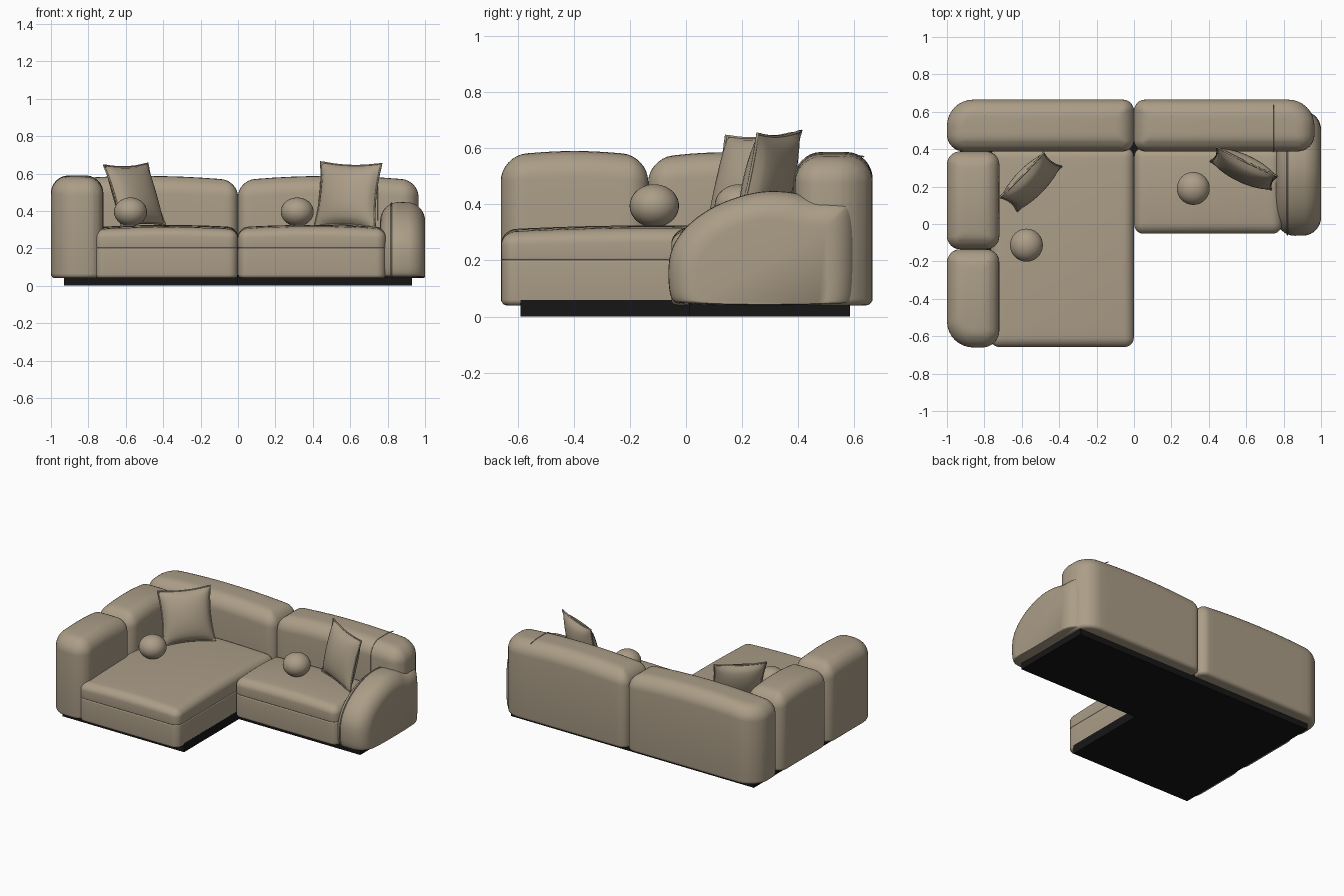
import bpy, bmesh
from math import sin, cos, pi
from mathutils import Vector

if "Cube" in bpy.data.objects:
    bpy.data.objects.remove(bpy.data.objects["Cube"], do_unlink=True)


def material(name, color, rough):
    m = bpy.data.materials.new(name)
    m.use_nodes = True
    m.diffuse_color = (*color, 1)
    node = m.node_tree.nodes["Principled BSDF"]
    node.inputs["Base Color"].default_value = (*color, 1)
    node.inputs["Roughness"].default_value = rough
    return m


FABRIC = material("beige fabric", (0.41, 0.34, 0.245), 0.9)
BLACK = material("black base", (0.008, 0.008, 0.008), 0.6)


def finish(name, bm, mat, smooth=True):
    bmesh.ops.recalc_face_normals(bm, faces=bm.faces[:])
    me = bpy.data.meshes.new(name)
    bm.to_mesh(me)
    bm.free()
    me.materials.append(mat)
    ob = bpy.data.objects.new(name, me)
    bpy.context.collection.objects.link(ob)
    if smooth:
        bpy.ops.object.select_all(action="DESELECT")
        ob.select_set(True)
        bpy.context.view_layer.objects.active = ob
        bpy.ops.object.shade_smooth_by_angle(angle=pi / 4)
    return ob


def loft(rings):
    """Skin closed rings of equal length and cap both ends."""
    bm = bmesh.new()
    loops = [[bm.verts.new(p) for p in ring] for ring in rings]
    n = len(loops[0])
    for a, b in zip(loops, loops[1:]):
        for i in range(n):
            j = (i + 1) % n
            bm.faces.new((a[i], a[j], b[j], b[i]))
    bm.faces.new(loops[0])
    bm.faces.new(loops[-1])
    return bm


def rounded_rect(hx, hy, radii, inset, steps=8):
    pts = []
    for k, (sx, sy) in enumerate(((1, 1), (-1, 1), (-1, -1), (1, -1))):
        r = max(radii[k] - inset, 0.3 * radii[k])
        for i in range(steps + 1):
            a = (k + i / steps) * pi / 2
            pts.append((sx * (hx - inset - r) + r * cos(a),
                        sy * (hy - inset - r) + r * sin(a)))
    return pts


def soft_block(name, x, y, z, radii, top, bottom, crown=(0, 0)):
    """Upholstered block: rounded plan, rolled top and bottom, crowned top."""
    hx, hy = (x[1] - x[0]) / 2, (y[1] - y[0]) / 2
    cx, cy = (x[0] + x[1]) / 2, (y[0] + y[1]) / 2
    levels = []
    for i in range(6):
        a = i / 5 * pi / 2
        levels.append((bottom * (1 - sin(a)), z[0] + bottom * (1 - cos(a))))
    for i in range(9):
        a = i / 8 * pi / 2
        levels.append((top * (1 - cos(a)), z[1] - top * (1 - sin(a))))
    bm = loft([[(px, py, h) for px, py in rounded_rect(hx, hy, radii, d)]
               for d, h in levels])
    for axis, half in ((Vector((1, 0, 0)), hx), (Vector((0, 1, 0)), hy)):
        for i in range(1, 10):
            bmesh.ops.bisect_plane(bm, geom=bm.verts[:] + bm.edges[:] + bm.faces[:],
                                   dist=1e-5, plane_no=axis,
                                   plane_co=axis * half * (i / 5 - 1))
    for v in bm.verts:
        drop = crown[0] * (v.co.x / hx) ** 2 + crown[1] * (v.co.y / hy) ** 2
        v.co.z -= drop * (v.co.z - z[0]) / (z[1] - z[0])
        v.co += Vector((cx, cy, 0))
    return finish(name, bm, FABRIC)


def piping(name, pts, radius, cyclic):
    cu = bpy.data.curves.new(name, "CURVE")
    cu.dimensions = "3D"
    cu.bevel_depth = radius
    cu.bevel_resolution = 1
    sp = cu.splines.new("POLY")
    sp.points.add(len(pts) - 1)
    for p, co in zip(sp.points, pts):
        p.co = (*co, 1)
    sp.use_cyclic_u = cyclic
    cu.materials.append(FABRIC)
    ob = bpy.data.objects.new(name, cu)
    bpy.context.collection.objects.link(ob)


def plinth(name, x, y):
    bm = bmesh.new()
    bmesh.ops.create_cube(bm, size=1)
    for v in bm.verts:
        v.co = (x[v.co.x > 0], y[v.co.y > 0], (0, 0.06)[v.co.z > 0])
    finish(name, bm, BLACK, False)


# Recessed L-shaped base
plinth("chaise_plinth", (-0.93, 0.0), (-0.59, 0.585))
plinth("seat_plinth", (0.0, 0.93), (0.01, 0.585))

# Back and left side bolsters
soft_block("back_bolster_right", (-1, 0), (0.388, 0.665), (0.04, 0.587),
           (0.06, 0.14, 0.09, 0.06), 0.09, 0.025, (0.025, 0.005))
soft_block("back_bolster_left", (0, 0.965), (0.388, 0.665), (0.04, 0.587),
           (0.14, 0.06, 0.06, 0.09), 0.09, 0.025, (0.025, 0.005))
soft_block("side_bolster_rear", (-1, -0.72), (-0.135, 0.388), (0.04, 0.585),
           (0.07, 0.07, 0.07, 0.07), 0.085, 0.025, (0.005, 0.025))
soft_block("side_bolster_front", (-1, -0.72), (-0.66, -0.135), (0.04, 0.59),
           (0.07, 0.07, 0.14, 0.09), 0.09, 0.025, (0.005, 0.02))

# Seats: a lower body and a top cushion that meet at a seam
for name, x, y in (("chaise", (-0.768, -0.001), (-0.658, 0.41)),
                   ("seat", (0.001, 0.79), (-0.052, 0.41))):
    radii = (0.05,) * 4
    soft_block(name + "_body", x, y, (0.04, 0.203), radii, 0.008, 0.02)
    soft_block(name + "_cushion", x, y, (0.201, 0.325), radii, 0.055, 0.008,
               (0.012, 0.015))

# Low arm on the left: side profile, rounded across its width
profile = [(-0.03, 0.04), (-0.06, 0.07), (-0.065, 0.2), (-0.035, 0.28),
           (0.03, 0.35), (0.12, 0.405), (0.25, 0.447), (0.37, 0.447),
           (0.46, 0.42), (0.56, 0.42), (0.605, 0.4), (0.605, 0.06), (0.58, 0.04)]
for _ in range(3):
    cut = []
    for (ya, za), (yb, zb) in zip(profile, profile[1:] + profile[:1]):
        for t in (0.25, 0.75):
            cut.append((ya + (yb - ya) * t, za + (zb - za) * t))
    profile = cut


def arm_ring(x, inset):
    ky, kz = 1 - inset / 0.335, 1 - inset / 0.39
    return [(x, 0.27 + (y - 0.27) * ky, 0.055 + (z - 0.055) * kz) for y, z in profile]


R = 0.1
arm_rings = []
for i in range(21):
    a = i / 20 * pi
    shift = 0.02 if i > 10 else -0.02
    arm_rings.append(arm_ring(0.88 + shift - R * cos(a), R * (1 - sin(a))))
finish("arm", loft(arm_rings), FABRIC)
piping("arm_piping", arm_ring(0.82, 0.006), 0.004, True)

# Stray seam cord draped over the back
cord = [(0.745, 0.386, 0.35), (0.745, 0.386, 0.48)]
for i in range(9):
    a = i / 8 * pi / 2
    cord.append((0.745, 0.478 - 0.092 * cos(a), 0.488 + 0.092 * sin(a)))
cord += [(0.745, 0.57, 0.58), (0.745, 0.635, 0.57)]
piping("back_cord", cord, 0.003, False)


def throw_pillow(name, center, side, up, thick, n=16):
    """Square pillow with pinched corners between its edge vectors."""
    c, s, u = Vector(center), Vector(side) / 2, Vector(up) / 2
    normal = s.cross(u).normalized()
    bm = bmesh.new()
    for sign in (-1, 1):
        grid = []
        for i in range(n + 1):
            for j in range(n + 1):
                a, b = 2 * i / n - 1, 2 * j / n - 1
                puff = ((1 - a * a) * (1 - b * b)) ** 0.55
                pa = a * (1 - 0.09 * (1 - b * b) * a * a)
                pb = b * (1 - 0.09 * (1 - a * a) * b * b)
                grid.append(bm.verts.new(c + s * pa + u * pb
                                         + normal * sign * thick * puff))
        for i in range(n):
            for j in range(n):
                k = i * (n + 1) + j
                bm.faces.new((grid[k], grid[k + 1], grid[k + n + 2], grid[k + n + 1]))
    bmesh.ops.remove_doubles(bm, verts=bm.verts[:], dist=1e-4)
    finish(name, bm, FABRIC)
    # Welt along the pillow edge
    edge = []
    for k in range(4):
        for i in range(n):
            t = 2 * i / n - 1
            q = 1 - 0.09 * (1 - t * t)
            a, b = ((t, -q), (q, t), (-t, q), (-q, -t))[k]
            edge.append(c + s * a + u * b)
    piping(name + "_welt", edge, 0.005, True)


throw_pillow("pillow_right", (-0.553, 0.225, 0.485), (0.235, 0.24, 0.01),
             (-0.095, 0.075, 0.33), 0.065)
throw_pillow("pillow_left", (0.588, 0.295, 0.485), (0.325, -0.155, -0.01),
             (0.035, 0.075, 0.345), 0.065)

# Ball cushions
for name, pos in (("ball_right", (-0.575, -0.113, 0.395)),
                  ("ball_left", (0.317, 0.19, 0.395))):
    bm = bmesh.new()
    bmesh.ops.create_uvsphere(bm, u_segments=32, v_segments=20, radius=0.088)
    for v in bm.verts:
        v.co.z *= 0.87
        v.co += Vector(pos)
    finish(name, bm, FABRIC)
